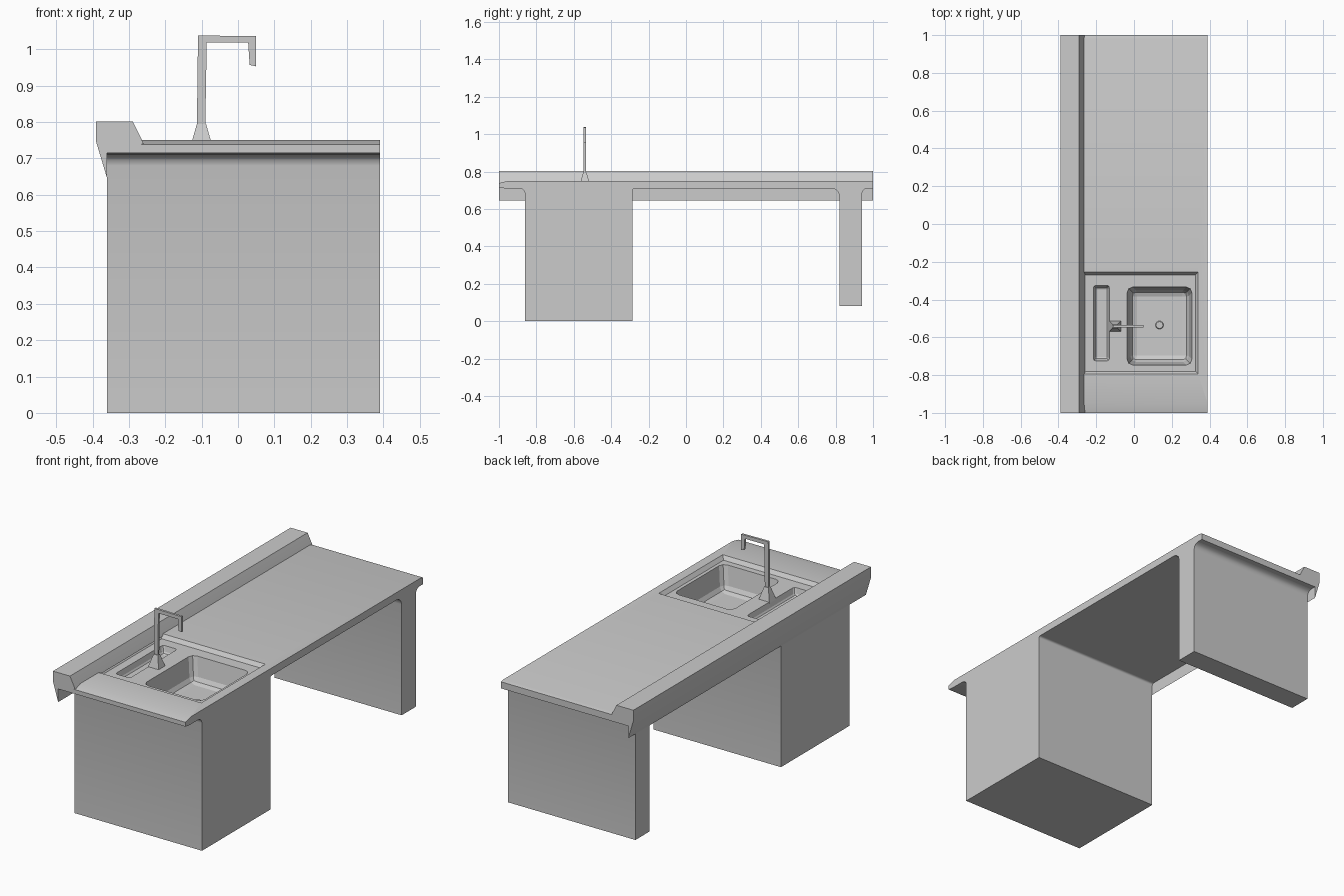
import bpy, bmesh, math

if "Cube" in bpy.data.objects:
    bpy.data.objects.remove(bpy.data.objects["Cube"])


def finish(name, bm, bevel=0.0):
    bmesh.ops.recalc_face_normals(bm, faces=bm.faces)
    me = bpy.data.meshes.new(name)
    bm.to_mesh(me)
    bm.free()
    ob = bpy.data.objects.new(name, me)
    bpy.context.collection.objects.link(ob)
    if bevel:
        m = ob.modifiers.new("soft_edges", 'BEVEL')
        m.width, m.segments, m.limit_method = bevel, 2, 'ANGLE'
    return ob


def prism(name, pts, axis, lo, hi, bevel=0.0):
    """Extrude a profile along x (points are y,z) or y (points are x,z)."""
    bm = bmesh.new()
    place = (lambda p: (lo, *p)) if axis == 'x' else (lambda p: (p[0], lo, p[1]))
    face = bm.faces.new([bm.verts.new(place(p)) for p in pts])
    ext = bmesh.ops.extrude_face_region(bm, geom=[face])["geom"]
    step = (hi - lo, 0, 0) if axis == 'x' else (0, hi - lo, 0)
    bmesh.ops.translate(bm, vec=step, verts=[v for v in ext if isinstance(v, bmesh.types.BMVert)])
    return finish(name, bm, bevel)


def frustum(name, x0, x1, y0, y1, z0, z1, taper, bevel=0.0):
    """Box whose bottom rectangle is inset by taper."""
    bm = bmesh.new()
    bmesh.ops.create_cube(bm, size=1)
    for v in bm.verts:
        t = taper if v.co.z < 0 else 0
        v.co = (x0 + t if v.co.x < 0 else x1 - t,
                y0 + t if v.co.y < 0 else y1 - t,
                z0 if v.co.z < 0 else z1)
    return finish(name, bm, bevel)


BACK, FRONT, UNDER, TOP = -0.36, 0.39, 0.71, 0.75


def flared_leg(name, y0, y1, z0, flare0, flare1):
    """Support with small coves where it meets the worktop."""
    def cove(y, r, s):
        arc = [(y + s * r * (1 - math.cos(a)), UNDER - r + r * math.sin(a))
               for a in (0, math.pi / 6, math.pi / 3, math.pi / 2)]
        return arc if r else [(y, UNDER)]
    pts = [(y0, z0), (y1, z0)] + cove(y1, flare1, 1) + cove(y0, flare0, -1)[::-1]
    return prism(name, pts, 'x', BACK, FRONT)


# Worktop with a sloped front end, and its two supports
worktop = prism("worktop", [(-1, 0.715), (-0.97, UNDER), (1, UNDER), (1, 0.745), (0.98, TOP),
                            (-0.95, TOP), (-1, 0.738)], 'x', BACK, FRONT)
cabinet = flared_leg("cabinet", -0.86, -0.285, 0, 0.03, 0.01)
end_panel = flared_leg("end_panel", 0.82, 0.94, 0.08, 0.04, 0.03)

# Raised strip along the back edge
backsplash = prism("backsplash", [(-0.36, 0.645), (-0.36, 0.72), (-0.26, 0.74), (-0.265, 0.752),
                                  (-0.29, 0.802), (-0.39, 0.802), (-0.39, 0.745)], 'y', -1, 1)

# Sink recess, basin and tap trough cut through worktop and cabinet
cutters = [frustum("recess_cutter", -0.29, 0.355, -0.81, -0.24, 0.73, 0.77, 0.03),
           frustum("basin_cutter", -0.045, 0.315, -0.755, -0.325, 0.60, 0.78, 0.03, 0.03),
           frustum("trough_cutter", -0.23, -0.115, -0.74, -0.31, 0.69, 0.79, 0.025, 0.012)]
for c in cutters:
    c.hide_render = True
    c.hide_viewport = True
    c.display_type = 'WIRE'
    for part in (worktop, cabinet):
        m = part.modifiers.new(c.name, 'BOOLEAN')
        m.operation, m.solver, m.object = 'DIFFERENCE', 'EXACT', c

# Drain in the basin floor
bm = bmesh.new()
bmesh.ops.create_cone(bm, cap_ends=True, segments=16, radius1=0.022, radius2=0.018, depth=0.008)
bmesh.ops.translate(bm, vec=(0.135, -0.535, 0.603), verts=bm.verts)
drain = finish("drain", bm)

# Flat bent tap with a flared foot
tap = prism("tap", [(-0.113, 0.79), (-0.11, 1.038), (0.05, 1.036), (0.05, 0.953), (0.032, 0.957),
                    (0.028, 1.018), (-0.086, 1.018), (-0.09, 0.79)], 'y', -0.547, -0.535)
tap_foot = frustum("tap_foot", -0.113, -0.088, -0.55, -0.532, 0.725, 0.795, -0.02)
tap_foot.data.update()

# Smooth shading with crisp edges
bpy.ops.object.select_all(action='DESELECT')
parts = [worktop, cabinet, end_panel, backsplash, drain, tap, tap_foot]
for p in parts:
    p.select_set(True)
bpy.context.view_layer.objects.active = worktop
bpy.ops.object.shade_smooth_by_angle(angle=math.radians(32))
